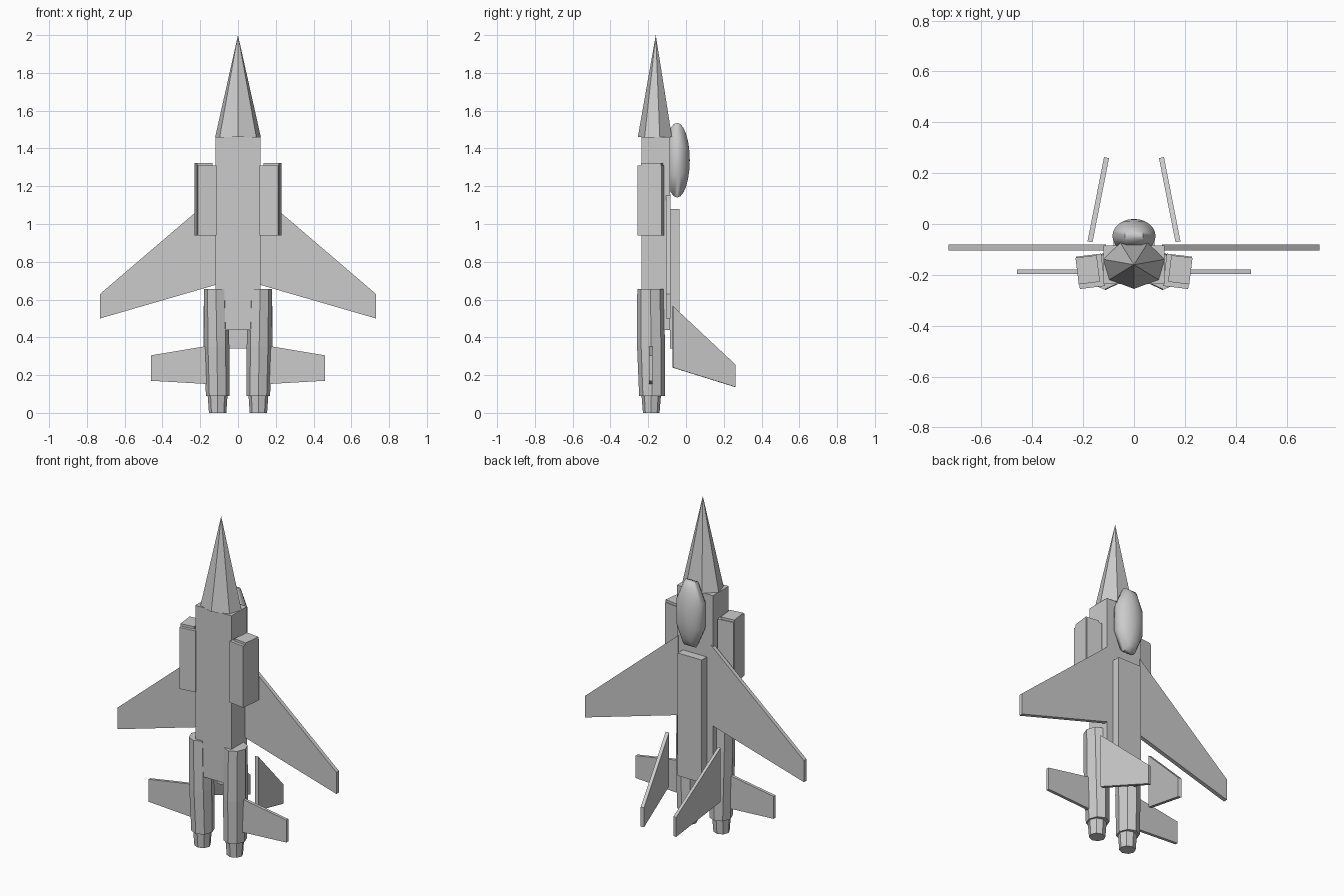
import bpy, bmesh, math
from mathutils import Matrix, Vector

cube = bpy.data.objects.get("Cube")
if cube:
    bpy.data.objects.remove(cube, do_unlink=True)

grey = bpy.data.materials.new("airframe grey")
grey.use_nodes = True
grey.diffuse_color = (0.6, 0.6, 0.6, 1)
grey.node_tree.nodes["Principled BSDF"].inputs["Base Color"].default_value = (0.6, 0.6, 0.6, 1)


def finish(name, bm):
    bmesh.ops.recalc_face_normals(bm, faces=bm.faces)
    mesh = bpy.data.meshes.new(name)
    bm.to_mesh(mesh)
    bm.free()
    mesh.materials.append(grey)
    obj = bpy.data.objects.new(name, mesh)
    bpy.context.collection.objects.link(obj)
    return obj


def mirror(obj):
    obj.modifiers.new("Mirror", 'MIRROR')  # other side across x = 0
    return obj


def box(name, centre, size, turn=0):
    bm = bmesh.new()
    m = Matrix.Translation(centre) @ Matrix.Rotation(math.radians(turn), 4, 'Z') @ Matrix.Diagonal((*size, 1))
    bmesh.ops.create_cube(bm, size=1, matrix=m)
    return finish(name, bm)


def loft(name, sides, rings):
    """Skin rings of (x, y, z, rx, ry), each with a corner facing the front."""
    bm = bmesh.new()
    loops = []
    for x, y, z, rx, ry in rings:
        angles = [2 * math.pi * i / sides - math.pi / 2 for i in range(sides)]
        loops.append([bm.verts.new((x + rx * math.cos(a), y + ry * math.sin(a), z)) for a in angles])
    for a, b in zip(loops, loops[1:]):
        for i in range(sides):
            j = (i + 1) % sides
            bm.faces.new((a[i], a[j], b[j], b[i]))
    bm.faces.new(loops[0])
    bm.faces.new(loops[-1])
    bmesh.ops.remove_doubles(bm, verts=bm.verts, dist=0.0005)
    return finish(name, bm)


def plate(name, outline, thickness):
    """Flat panel from a 3D outline, thickened about its middle plane."""
    pts = [Vector(p) for p in outline]
    normal = (pts[1] - pts[0]).cross(pts[2] - pts[0]).normalized() * thickness
    bm = bmesh.new()
    face = bm.faces.new([bm.verts.new(p - normal / 2) for p in pts])
    extruded = bmesh.ops.extrude_face_region(bm, geom=[face], use_keep_orig=True)
    moved = [v for v in extruded["geom"] if isinstance(v, bmesh.types.BMVert)]
    bmesh.ops.translate(bm, verts=moved, vec=normal)
    return finish(name, bm)


# Body
box("fuselage", (0, -0.16, 0.95), (0.24, 0.15, 1.02))
box("spine", (0, -0.06, 0.71), (0.16, 0.05, 0.74))
bm = bmesh.new()
bmesh.ops.create_cone(bm, cap_ends=True, segments=7, radius1=1, radius2=0, depth=0.54)
bm.free()
loft("nose_cone", 7, [(0, -0.16, 1.46, 0.124, 0.095), (0, -0.16, 2.0, 0.0001, 0.0001)])

# Canopy: eight-sided dome with its pole facing the back
bm = bmesh.new()
m = (Matrix.Translation((0, -0.047, 1.338)) @ Matrix.Diagonal((0.092, 0.067, 0.214, 1))
     @ Matrix.Rotation(math.pi / 2, 4, 'X') @ Matrix.Rotation(math.pi / 8, 4, 'Z'))
bmesh.ops.create_uvsphere(bm, u_segments=8, v_segments=12, radius=1, matrix=m)
canopy = finish("canopy", bm)
bpy.context.view_layer.objects.active = canopy
canopy.select_set(True)
bpy.ops.object.shade_smooth_by_angle(angle=math.radians(50))
canopy.select_set(False)

# Air intakes, each with a thin raised lip
mirror(box("air_intake", (0.171, -0.186, 1.125), (0.1, 0.128, 0.37), -7))
mirror(box("intake_lip", (0.182, -0.18, 1.132), (0.084, 0.105, 0.384), -7))

# Engines and exhaust nozzles
mirror(loft("engine", 8, [(0.108, -0.18, 0.09, 0.062, 0.068), (0.112, -0.185, 0.35, 0.066, 0.074),
                          (0.117, -0.188, 0.655, 0.063, 0.07)]))
mirror(loft("nozzle", 8, [(0.108, -0.184, 0, 0.046, 0.044), (0.108, -0.184, 0.1, 0.053, 0.052)]))

# Wings, tailplanes and canted fins
mirror(plate("wing", [(0.11, -0.093, 1.16), (0.73, -0.093, 0.63),
                      (0.73, -0.093, 0.5), (0.11, -0.093, 0.68)], 0.024))
mirror(plate("tailplane", [(0.11, -0.187, 0.363), (0.46, -0.187, 0.305),
                           (0.46, -0.187, 0.17), (0.11, -0.187, 0.15)], 0.018))
mirror(plate("tail_fin", [(0.173, -0.07, 0.565), (0.108, 0.261, 0.255),
                          (0.108, 0.261, 0.137), (0.173, -0.07, 0.24)], 0.02))
